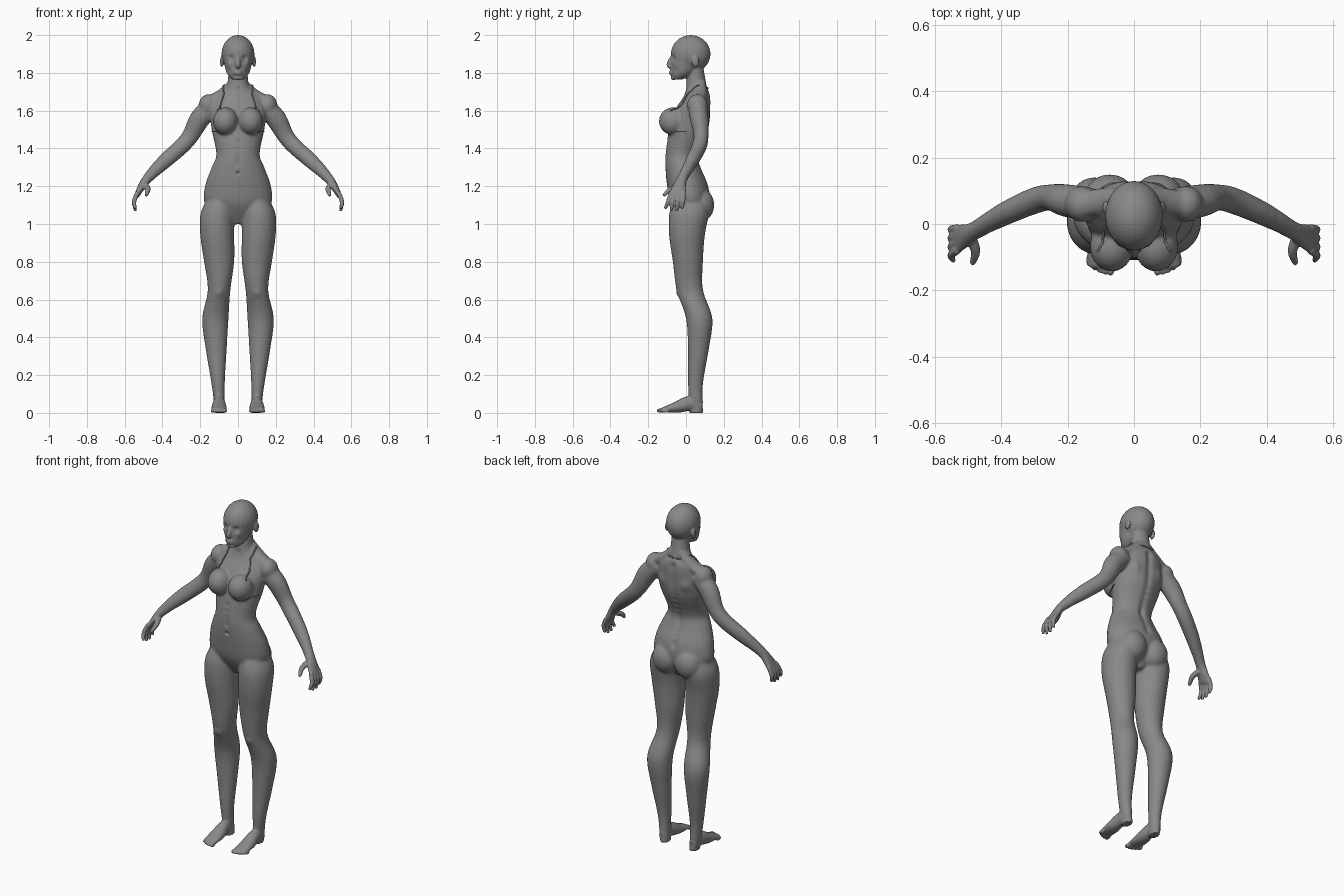
import bpy, bmesh, math
from mathutils import Vector, Matrix, kdtree
from mathutils.bvhtree import BVHTree

cube = bpy.data.objects.get("Cube")
if cube:
    bpy.data.objects.remove(cube, do_unlink=True)

grey = bpy.data.materials.new("plain_grey")
grey.use_nodes = True
grey.diffuse_color = (.25, .25, .25, 1)
grey.node_tree.nodes["Principled BSDF"].inputs["Base Color"].default_value = grey.diffuse_color

RIGHT, BACK, UP = Matrix.Identity(3)
BOTH_SIDES = (1, -1)


def smooth_path(points, steps=4):
    """Run a smooth curve through rows of any length."""
    rows = [Vector(p) for p in points]
    result = []
    for i, (start, end) in enumerate(zip(rows, rows[1:])):
        before = rows[max(i - 1, 0)]
        after = rows[min(i + 2, len(rows) - 1)]
        leave, arrive = (end - before) / 2, (after - start) / 2
        for step in range(steps):
            t = step / steps
            ease = t * t * (3 - 2 * t)
            bend = t * (1 - t)
            result.append(start.lerp(end, ease) + leave * (bend * (1 - t)) - arrive * (bend * t))
    return result + [rows[-1]]


def skin_rings(bm, rings):
    """Bridge neighbouring rings and cap both ends."""
    for lower, upper in zip(rings, rings[1:]):
        for k in range(len(lower)):
            bm.faces.new((lower[k - 1], lower[k], upper[k], upper[k - 1]))
    bm.faces.new(rings[0])
    bm.faces.new(rings[-1])


def ellipse(bm, center, across, along, side, sides):
    ring = []
    for k in range(sides):
        angle = math.tau * k / sides
        point = center + across * math.cos(angle) + along * math.sin(angle)
        ring.append(bm.verts.new((point.x * side, point.y, point.z)))
    return ring


def column(bm, sections, side=1):
    """Upright form; each section is height, inner, outer, front, back."""
    rings = []
    for height, inner, outer, front, back in smooth_path(sections):
        center = Vector(((inner + outer) / 2, (front + back) / 2, height))
        rings.append(ellipse(bm, center, RIGHT * (outer - inner) / 2, BACK * (back - front) / 2, side, 24))
    skin_rings(bm, rings)


def limb(bm, sections, reference, side=1, sides=16):
    """Tube along a path; each section is x, y, z, width, depth."""
    rows = smooth_path(sections)
    centers = [row.xyz if len(row) == 3 else Vector(row[:3]) for row in rows]
    rings = []
    for i, row in enumerate(rows):
        heading = centers[min(i + 1, len(rows) - 1)] - centers[max(i - 1, 0)]
        across = heading.cross(reference).normalized()
        along = across.cross(heading).normalized()
        rings.append(ellipse(bm, centers[i], across * row[3], along * row[4], side, sides))
    skin_rings(bm, rings)


def ball(bm, center, radii, side=1):
    x, y, z = center
    place = Matrix.Translation((x * side, y, z)) @ Matrix.Diagonal((*radii, 1))
    bmesh.ops.create_uvsphere(bm, u_segments=24, v_segments=16, radius=1, matrix=place)


def add_object(name, bm):
    bmesh.ops.recalc_face_normals(bm, faces=bm.faces[:])
    mesh = bpy.data.meshes.new(name)
    bm.to_mesh(mesh)
    bm.free()
    mesh.materials.append(grey)
    mesh.shade_smooth()
    obj = bpy.data.objects.new(name, mesh)
    bpy.context.collection.objects.link(obj)
    return obj


# Torso and neck: height, half width, front, back
torso = [(1, .03, -.02, .06), (1.1, .17, -.08, .12), (1.2, .175, -.1, .12), (1.3, .14, -.11, .08),
         (1.37, .115, -.11, .07), (1.5, .14, -.09, .12), (1.6, .15, -.06, .13), (1.68, .12, -.01, .13),
         (1.73, .06, 0, .11), (1.84, .05, .01, .09)]
# Leg: height, inner, outer, front, back
leg = [(1.12, .03, .17, -.07, .11), (1.05, .02, .2, -.09, .12), (.94, .02, .2, -.09, .1),
       (.8, .02, .18, -.07, .09), (.65, .04, .16, -.05, .09), (.5, .05, .19, 0, .14),
       (.33, .06, .17, .01, .12), (.15, .07, .14, .01, .09), (0, .07, .12, .02, .09)]
# Arm from shoulder to palm: x, y, z, width, depth
arm = [(.13, .06, 1.63, .05, .05), (.2, .07, 1.56, .055, .05), (.25, .08, 1.47, .046, .04),
       (.3, .07, 1.41, .043, .04), (.39, .03, 1.33, .04, .035), (.48, -.02, 1.24, .026, .027),
       (.52, -.04, 1.18, .018, .04), (.535, -.05, 1.15, .013, .04)]
foot = [(.1, .08, .03, .02, .03), (.1, .02, .05, .03, .04), (.1, -.05, .03, .04, .03), (.1, -.13, .016, .04, .01)]

bm = bmesh.new()
column(bm, [(height, -half, half, front, back) for height, half, front, back in torso])

# Head: skull, jaw, nose, lips and chin
ball(bm, (0, .025, 1.9), (.087, .105, .1))
column(bm, [(1.765, -.03, .03, -.07, -.02), (1.8, -.06, .06, -.08, .05), (1.88, -.08, .08, -.08, .1)])
limb(bm, [(0, -.07, 1.89, .01, .01), (0, -.09, 1.845, .013, .014), (0, -.08, 1.83, .012, .01)], BACK)
for height in (1.795, 1.807):
    ball(bm, (0, -.08, height), (.022, .01, .007))
ball(bm, (0, -.066, 1.775), (.024, .014, .014))

for side in BOTH_SIDES:
    column(bm, leg, side)
    limb(bm, foot, UP, side)
    limb(bm, arm, BACK, side)
    for toe in range(5):
        size = .012 - toe / 1000
        ball(bm, (.07 + toe / 60, -.136 + toe * toe / 600, size), (size, .02, size), side)

    # Buttock, bust, shoulder cap, neck muscle and ear
    ball(bm, (.073, .073, 1.1), (.08, .077, .09), side)
    ball(bm, (.067, -.068, 1.544), (.066, .076, .074), side)
    ball(bm, (.158, .06, 1.63), (.05, .055, .057), side)
    limb(bm, [(.02, .07, 1.745, .03, .035), (.08, .07, 1.69, .03, .04), (.15, .06, 1.65, .03, .04)], BACK, side)
    ball(bm, (.086, .05, 1.86), (.009, .02, .03), side)

    # Fingers fan out from the palm, the middle ones longest
    for finger in range(4):
        fan = finger - 1.5
        knuckle, middle, tip = -.045 + fan * .022, -.055 + fan * .026, -.065 + fan * .03
        limb(bm, [(.53, knuckle, 1.17, .012, .012), (.55, middle, 1.12, .012, .012),
                  (.543, tip, 1.06 + abs(fan) / 70, .008, .008)], BACK, side)
    limb(bm, [(.495, -.03, 1.21, .016, .016), (.477, -.08, 1.185, .015, .014), (.487, -.12, 1.15, .009, .009)], UP, side)

# Fuse the parts into one skin
body = add_object("body", bm)
fuse = body.modifiers.new("fuse", "REMESH")
fuse.mode = "VOXEL"
fuse.voxel_size = .005
soften = body.modifiers.new("soften", "SMOOTH")
soften.iterations = 3
bpy.context.view_layer.update()
skin = bpy.data.meshes.new_from_object(body.evaluated_get(bpy.context.evaluated_depsgraph_get()))
body.modifiers.clear()
body.data = skin

# Extra softening everywhere except hands, feet and face
bm = bmesh.new()
bm.from_mesh(skin)
broad = [v for v in bm.verts if abs(v.co.x) < .44 and .09 < v.co.z < 1.75]
for _ in range(12):
    bmesh.ops.smooth_vert(bm, verts=broad, factor=.5, use_axis_x=True, use_axis_y=True, use_axis_z=True)

bm.verts.ensure_lookup_table()
tree = kdtree.KDTree(len(bm.verts))
for vert in bm.verts:
    tree.insert(vert.co, vert.index)
tree.balance()


def sculpt(x, y, z, reach, move):
    """Push the skin forwards or backwards with a soft brush, on both sides."""
    for side in BOTH_SIDES if x else (1,):
        for _, index, distance in tree.find_range((x * side, y, z), reach * 2):
            bm.verts[index].co.y += move * math.exp(-2 * (distance / reach) ** 2)


eye_socket = sculpt(.036, -.07, 1.876, .02, .013)
eyelid = sculpt(.035, -.066, 1.873, .009, -.005)
cheekbone = sculpt(.05, -.06, 1.848, .018, -.005)
cheek_hollow = sculpt(.05, -.055, 1.81, .02, .006)
navel = sculpt(0, -.11, 1.268, .012, .016)
kneecap = sculpt(.1, -.05, .63, .03, -.007)
shoulder_blade = sculpt(.085, .125, 1.57, .045, .01)
throat = sculpt(0, -.01, 1.715, .016, .008)
collarbone = sculpt(.07, -.02, 1.685, .025, -.004)

# Spine groove and midriff line follow the torso outline
for height, _, front, back in smooth_path(torso[2:-2]):
    sculpt(0, back, height, .025, -.007)
    if 1.3 < height < 1.45:
        sculpt(0, front, height, .018, .004)

for vert in bm.verts:
    vert.co.z = min(max(vert.co.z, 0), 2)
bm.to_mesh(skin)
surface = BVHTree.FromBMesh(bm)
bm.free()
skin.materials.clear()
skin.materials.append(grey)
skin.shade_smooth()


def cord(name, points, radius):
    """Thin cord laid on the skin, mirrored."""
    cords = bmesh.new()
    for side in BOTH_SIDES:
        rows = []
        for point in smooth_path(points):
            hit, normal, _, _ = surface.find_nearest(Vector((point.x * side, point.y, point.z)))
            rows.append((*(hit + normal * radius / 2), radius, radius))
        limb(cords, rows, RIGHT + UP * 3, sides=8)
    add_object(name, cords)


cord("halter_strap", [(.1, -.08, 1.59), (.1, -.04, 1.64), (.08, 0, 1.69), (.07, .05, 1.71), (0, .12, 1.72)], .004)
cord("bust_band", [(.1, -.08, 1.49), (.14, 0, 1.49)], .003)
